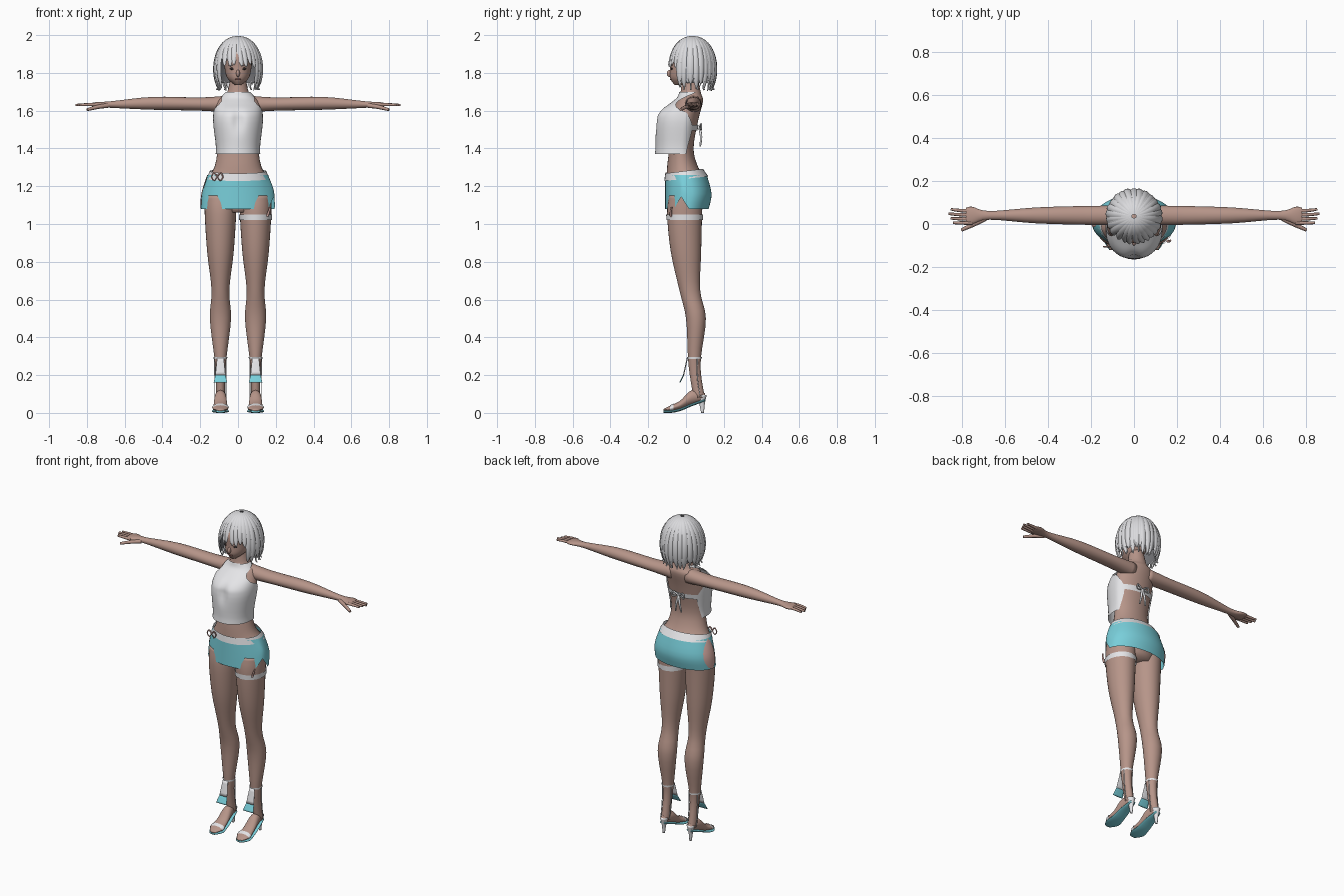
import bpy, bmesh, math, random
from mathutils import Vector

random.seed(4)
if "Cube" in bpy.data.objects:
    bpy.data.objects.remove(bpy.data.objects["Cube"])


def material(name, *rgb):
    mat = bpy.data.materials.new(name)
    mat.use_nodes = True
    mat.diffuse_color = (*rgb, 1)
    mat.node_tree.nodes["Principled BSDF"].inputs["Base Color"].default_value = (*rgb, 1)
    return mat


SKIN = material("skin", .47, .3, .25)
WHITE = material("white cloth", .8, .8, .82)
HAIR = material("silver hair", .7, .7, .72)
SHADE = material("grey hair", .16, .16, .17)
TEAL = material("teal", .19, .62, .7)
PINK = material("pink", .66, .4, .36)
DARK = material("dark eye", .04, .03, .03)
LIPS = material("lips", .36, .16, .14)


def link(name, data, mat):
    data.materials.append(mat)
    obj = bpy.data.objects.new(name, data)
    bpy.context.collection.objects.link(obj)
    return obj


def finish(name, bm, mat):
    mesh = bpy.data.meshes.new(name)
    bm.to_mesh(mesh)
    bm.free()
    mesh.shade_smooth()
    return link(name, mesh, mat)


def smooth(rows, steps=4):
    """Soft curve through equally long rows."""
    out = []
    last = len(rows) - 1
    for i in range(last):
        before, start, end, after = (Vector(rows[min(last, max(0, i + k))]) for k in (-1, 0, 1, 2))
        for step in range(steps):
            t = step / steps
            bend = 2 * before - 5 * start + 4 * end - after
            out.append(start + t / 2 * (end - before + t * (bend + t * (3 * (start - end) + after - before))))
    return out + [Vector(rows[last])]


def at(rows, t):
    """The row of a smoothed profile at one position."""
    curve = smooth(rows)
    for low, high in zip(curve, curve[1:]):
        if t <= high[0]:
            break
    return low.lerp(high, (t - low[0]) / (high[0] - low[0]))


def loft(name, mat, rows, axis="z", side=1, offset=0, grow=0, half=None, centre=0,
         power=1, cap=True, warp=None, count=32):
    """Skin of ovals. A row holds position, half width, lowest and highest depth, and maybe the widest depth."""
    bm = bmesh.new()
    rings = []
    for t, width, low, high, *middle in smooth(rows):
        mid = middle[0] if middle else (low + high) / 2
        span = math.radians(half(t)) if half else math.pi
        ring = []
        for j in range(count + 1 if half else count):
            angle = math.radians(centre) + span * (2 * j / count - 1)
            c = math.cos(angle)
            u = side * (offset + (width + grow) * math.sin(angle))
            v = mid - (mid - low + grow) * c ** power if c > 0 else mid - (high - mid + grow) * c
            z = warp(angle, t) if warp else t
            if axis == "x":
                u, t_side = side * u, side * t
            ring.append(bm.verts.new({"z": (u, v, z), "y": (u, t, v), "x": (side * t, u, v)}[axis]))
        rings.append(ring)
    for below, above in zip(rings, rings[1:]):
        for j in range(count):
            k = (j + 1) % len(below)
            bm.faces.new((below[j], below[k], above[k], above[j]))
    if not half:
        if cap:
            bm.faces.new(rings[0])
            bm.faces.new(rings[-1])
        bmesh.ops.recalc_face_normals(bm, faces=bm.faces)
    return finish(name, bm, mat)


def tube(name, mat, radius, *points):
    """Thin cord, narrower towards its end."""
    curve = bpy.data.curves.new(name, "CURVE")
    curve.dimensions = "3D"
    curve.bevel_depth = radius
    curve.bevel_resolution = 2
    curve.use_fill_caps = True
    path = smooth(points)
    line = curve.splines.new("POLY")
    line.points.add(len(path) - 1)
    for i, (point, place) in enumerate(zip(line.points, path)):
        point.co = (*place, 1)
        point.radius = 1 - .5 * (i / len(path)) ** 2
    link(name, curve, mat)


def ball(name, mat, place, size):
    bm = bmesh.new()
    bmesh.ops.create_uvsphere(bm, u_segments=16, v_segments=10, radius=1)
    bmesh.ops.scale(bm, vec=size, verts=bm.verts)
    bmesh.ops.translate(bm, vec=place, verts=bm.verts)
    finish(name, bm, mat)


# Torso and neck
TORSO = [(1.06, .1, -.07, .08), (1.2, .17, -.1, .12), (1.3, .125, -.1, .065), (1.4, .11, -.09, .04),
         (1.55, .125, -.09, .065), (1.65, .11, -.05, .09), (1.69, .06, -.03, .08), (1.78, .04, -.02, .06)]
loft("torso", SKIN, TORSO)

# Halter top, fuller at the bust and open at the back
OPENING = [(1.37, 110), (1.5, 130), (1.58, 100), (1.65, 50), (1.7, 120)]
top_rows = []
for i in range(12):
    z, width, low, high = at(TORSO, 1.37 + .03 * i)
    fall = min(1, max(0, (1.68 - z) / .1))
    top_rows.append((z, width, low - .065 * fall * fall * (3 - 2 * fall), high, (low + high) / 2))
top = loft("halter_top", WHITE, top_rows, grow=.007, power=.8, count=48, half=lambda z: at(OPENING, z)[1])
for v in top.data.vertices:
    if v.co.y < 0:
        v.co.y += .018 * math.exp(-(v.co.x / .03) ** 2 - ((v.co.z - 1.55) / .06) ** 2)

# Band tied in a bow across the back
loft("back_band", WHITE, [at(TORSO, z) for z in (1.495, 1.525)], grow=.007, centre=180, half=lambda z: 75)
for s in (1, -1):
    knot = (0, .072, 1.51)
    tube("bow_loop", WHITE, .005, knot, (s * .035, .08, 1.53), (s * .04, .08, 1.5), knot)
    tube("bow_tail", WHITE, .007, knot, (s * .012, .08, 1.46), (s * .02, .075, 1.41))

# Skirt with a notch at the left hip and a bare panel at the right
SKIRT = [(1.08, .195, -.11, .12), (1.16, .19, -.11, .135), (1.26, .16, -.11, .11)]


def notch(angle, z):
    return z + (1.26 - z) * max(0, .36 - abs(angle - 1.3))


def panel(z):
    return 20 * math.sqrt(max(0, math.sin(math.pi * (z - 1.08) / .17)))


loft("skirt", TEAL, SKIRT, cap=False, count=72, warp=notch)
loft("hip_panel", PINK, SKIRT, grow=.004, centre=-98, half=panel)

# Sloping belt with a small bow
loft("belt", WHITE, [(1.24, .167, -.115, .118), (1.28, .15, -.11, .09)], cap=False,
     warp=lambda angle, z: z - .012 * math.cos(angle))
for s in (1, -1):
    knot = Vector((-.11, -.105, 1.25))
    tube("belt_bow", PINK, .004, knot, knot + Vector((s * .016, 0, .02)),
         knot + Vector((s * .03, 0, 0)), knot + Vector((s * .016, 0, -.02)), knot)

LEG = [(.08, .025, .04, .1), (.2, .025, .02, .08), (.3, .033, .01, .08), (.5, .056, 0, .105),
       (.65, .047, -.035, .075), (.85, .07, -.08, .08), (1.05, .083, -.1, .085), (1.15, .083, -.09, .09)]
FOOT = [(-.12, .018, .01, .02), (-.08, .041, .01, .04), (-.03, .036, .02, .065),
        (.03, .03, .045, .12), (.1, .015, .07, .105)]
HEEL = [(0, .007, .08, .095), (.05, .012, .07, .1), (.095, .024, .06, .11)]
ARM = [(.05, .045, 1.59, 1.68), (.2, .044, 1.6, 1.67), (.45, .037, 1.605, 1.673),
       (.67, .02, 1.615, 1.65), (.75, .04, 1.62, 1.645), (.78, .035, 1.625, 1.64)]
LEG_X = .093

# Garter on the left thigh
loft("garter", WHITE, [at(LEG, z) for z in (1.02, 1.05)], offset=LEG_X, grow=.005, cap=False)
tube("garter_strap", PINK, .006, (.155, -.08, 1.04), (.165, -.08, 1.07), (.17, -.075, 1.09))

for s in (1, -1):
    # Leg, foot and sandal
    here = dict(side=s, offset=LEG_X)
    loft("leg", SKIN, LEG, **here)
    loft("foot", SKIN, FOOT, axis="y", **here)
    sole = [(y, width + .004, low - .01, low + .004) for y, width, low, high in FOOT]
    loft("shoe_sole", TEAL, sole, axis="y", **here)
    loft("shoe_heel", WHITE, HEEL, **here)
    loft("toe_strap", WHITE, [at(FOOT, y) for y in (-.085, -.065)], axis="y", grow=.003, cap=False, **here)

    # Ankle cords and the hanging two-colour scarf
    loft("ankle_cord", WHITE, [at(LEG, z) for z in (.285, .295)], grow=.004, cap=False, **here)
    scarf = [(.16, .036, -.036, -.03), (.2, .027, -.016, -.01), (.29, .018, .004, .01)]
    loft("scarf_end", TEAL, scarf[:2], **here)
    loft("scarf", WHITE, scarf[1:], **here)
    for x in (LEG_X - .03, LEG_X + .03):
        tube("ankle_tie", WHITE, .003, (s * x, .06, .29), (s * x, .06, .19), (s * x, .075, .085))

    # Arm and hand
    loft("arm", SKIN, ARM, axis="x", side=s, offset=.04)
    for i in range(4):
        y = .062 - .019 * i
        tip = .86 - .01 * abs(i - 1)
        tube("finger", SKIN, .009, (s * .75, y, 1.632), (s * .8, y, 1.632), (s * tip, y * 1.1, 1.63))
    tube("thumb", SKIN, .012, (s * .69, .025, 1.627), (s * .74, 0, 1.62), (s * .8, -.028, 1.605))

    # Eyes and brows
    ball("eye", DARK, (s * .03, -.075, 1.822), (.015, .005, .006))
    ball("brow", SHADE, (s * .032, -.076, 1.84), (.018, .004, .002))

# Head, nose and mouth
HEAD = [(1.735, .015, -.06, -.01), (1.77, .055, -.083, .06), (1.82, .07, -.085, .09),
        (1.9, .072, -.08, .11), (1.97, .02, 0, .06)]
loft("head", SKIN, HEAD)
ball("nose", SKIN, (0, -.083, 1.797), (.01, .019, .02))
ball("mouth", LIPS, (0, -.079, 1.766), (.017, .006, .005))

# Hair follows an egg-shaped dome
DOME_Z, DOME_TALL, DOME_WIDE, DOME_Y = 1.82, .175, .13, .035


def dome(steep):
    return DOME_WIDE * math.sin(steep) ** .9, DOME_Z + DOME_TALL * math.cos(steep)


under_rows = []
for i in range(10, 0, -1):
    radius, z = dome(i * .2)
    radius *= .94
    under_rows.append((z, radius, DOME_Y - radius, DOME_Y + radius))
loft("hair_underlayer", SHADE, under_rows, centre=180, half=lambda z: 180 if z > 1.875 else 132)


def lock(bm, angle, half, end, swirl, size):
    """Rounded strip of hair from the crown down to a tapered end."""
    steps = 24
    steepest = math.acos((end - DOME_Z) / DOME_TALL)
    rows = []
    for i in range(steps):
        t = i / (steps - 1)
        radius, z = dome(steepest * (.03 + .97 * t))
        taper = math.sqrt(max(.004, 1 - max(0, t - .6) ** 2 * 6.2))
        row = []
        for k in (-1, -.5, 0, .5, 1):
            a = math.radians(angle + swirl * t * t + half * taper * k)
            r = radius * size * (1.02 - .045 * k * k)
            row.append(bm.verts.new((r * math.sin(a), DOME_Y - r * math.cos(a), z)))
        rows.append(row)
    for up, low in zip(rows, rows[1:]):
        for k in range(4):
            bm.faces.new((up[k], low[k], low[k + 1], up[k + 1]))


# Main locks with a swept fringe, then a shorter layer at the sides and back
locks = bmesh.new()
vary = random.uniform
for i in range(26):
    angle = i * 360 / 26 - 180
    if abs(angle) < 43:
        lock(locks, angle, vary(7.5, 9), vary(1.825, 1.85), vary(2, 10), vary(.98, 1.01))
    else:
        lock(locks, angle, vary(7.5, 9), vary(1.7, 1.74), vary(-4, 4), vary(.98, 1.01))
for i in range(15):
    lock(locks, 62 + i * 17, 9, vary(1.74, 1.78), vary(-3, 3), .97)
finish("hair_locks", locks, HAIR)

# Flicked-out tips along the hem
for i in range(13):
    a = math.radians(66 + i * 19)
    x, y = math.sin(a), -math.cos(a)
    tube("hair_tip", HAIR, .005, *((r * x, DOME_Y + r * y, z) for r, z in ((.118, 1.755), (.105, 1.73), (.115, 1.71))))
